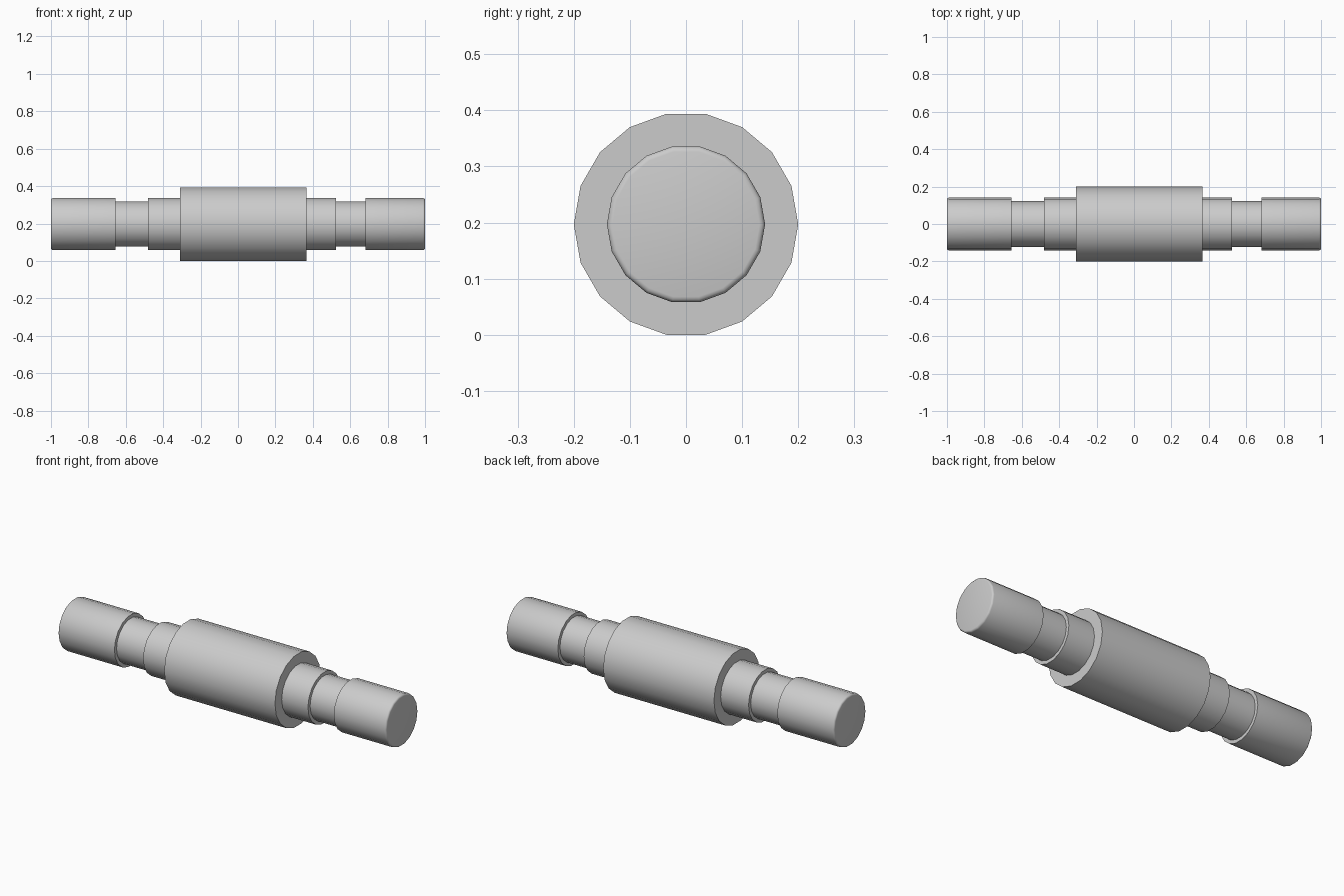
import bpy, bmesh
from math import cos, sin, pi, radians

if "Cube" in bpy.data.objects:
    bpy.data.objects.remove(bpy.data.objects["Cube"])

SIDES = 18
R_BODY, R_END, R_GROOVE = 0.20, 0.141, 0.122
BEVEL = 0.01
CENTRE_Z = R_BODY * cos(pi / SIDES)   # lowest flat rests on z = 0


def rounded_end(sign):
    """Profile points from the end face out to the full journal radius."""
    pts = []
    for i in range(4):
        a = i * pi / 6
        pts.append((sign * (1 - BEVEL + BEVEL * cos(a)),
                    R_END - BEVEL + BEVEL * sin(a)))
    return pts


def lathe_x(name, profile):
    """Revolve an (x, radius) profile about the x axis and cap both ends."""
    bm = bmesh.new()
    rings = []
    for x, r in profile:
        rings.append([bm.verts.new((x, r * cos(2 * pi * k / SIDES),
                                    CENTRE_Z + r * sin(2 * pi * k / SIDES)))
                      for k in range(SIDES)])
    for a, b in zip(rings, rings[1:]):
        for k in range(SIDES):
            n = (k + 1) % SIDES
            bm.faces.new((a[k], a[n], b[n], b[k]))
    bm.faces.new(rings[0])
    bm.faces.new(rings[-1])
    bmesh.ops.recalc_face_normals(bm, faces=bm.faces)
    mesh = bpy.data.meshes.new(name)
    bm.to_mesh(mesh)
    bm.free()
    obj = bpy.data.objects.new(name, mesh)
    bpy.context.collection.objects.link(obj)
    bpy.context.view_layer.objects.active = obj
    obj.select_set(True)
    bpy.ops.object.shade_smooth_by_angle(angle=radians(40))
    return obj


# Step positions along the shaft: (x, radius on the left, radius on the right)
steps = [(-0.655, R_END, R_GROOVE), (-0.48, R_GROOVE, R_END),
         (-0.31, R_END, R_BODY), (0.365, R_BODY, R_END),
         (0.525, R_END, R_GROOVE), (0.683, R_GROOVE, R_END)]

# Stepped roller shaft with two grooves and rounded ends
profile = rounded_end(-1)
for x, r0, r1 in steps:
    profile += [(x, r0), (x, r1)]
profile += rounded_end(1)[::-1]
lathe_x("stepped_shaft", profile)
